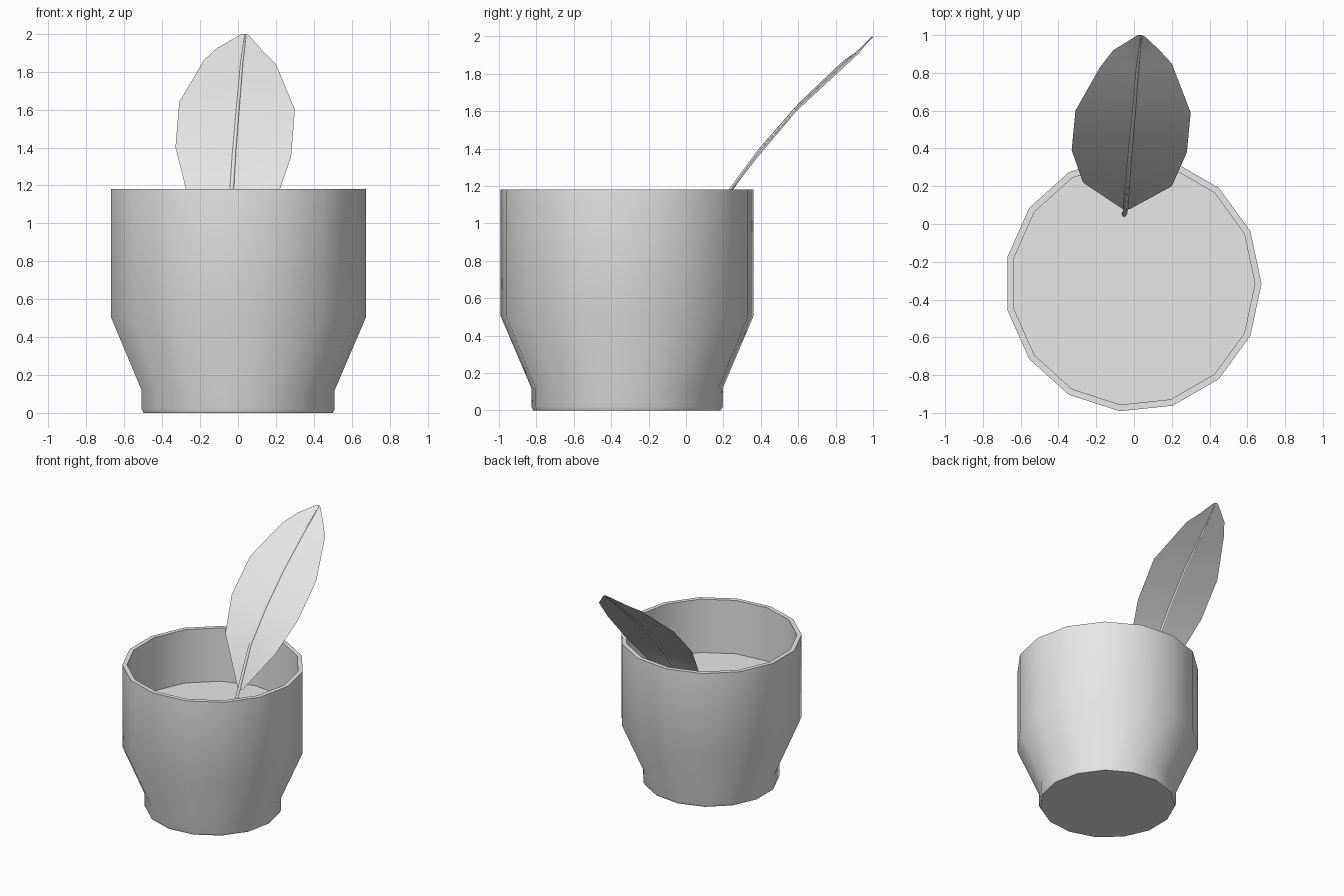
import bpy, bmesh, math
from mathutils import Vector

cube = bpy.data.objects.get("Cube")
if cube:
    bpy.data.objects.remove(cube)

SIDES = 15
CENTRE = Vector((-0.005, -0.315, 0))

grey = bpy.data.materials.new("plain grey")
grey.use_nodes = True
grey.diffuse_color = (0.8, 0.8, 0.8, 1)
grey.node_tree.nodes["Principled BSDF"].inputs["Base Color"].default_value = (0.8, 0.8, 0.8, 1)


def finish(bm, name, angle=30):
    """Turn a bmesh into a smooth shaded object."""
    mesh = bpy.data.meshes.new(name)
    bm.to_mesh(mesh)
    bm.free()
    mesh.materials.append(grey)
    obj = bpy.data.objects.new(name, mesh)
    bpy.context.collection.objects.link(obj)
    bpy.ops.object.select_all(action='DESELECT')
    obj.select_set(True)
    bpy.context.view_layer.objects.active = obj
    bpy.ops.object.shade_smooth_by_angle(angle=math.radians(angle))
    return obj


def ring(bm, radius, z):
    turn = 2 * math.pi / SIDES
    return [bm.verts.new(CENTRE + Vector((radius * math.cos(i * turn),
                                          radius * math.sin(i * turn), z)))
            for i in range(SIDES)]


def bridge(bm, a, b):
    n = len(a)
    for i in range(n):
        j = (i + 1) % n
        bm.faces.new((a[i], a[j], b[j], b[i]))


# Pot: outer wall, rim and inner wall in one profile
bm = bmesh.new()
profile = [(0.505, 0), (0.515, 0.02), (0.515, 0.12), (0.68, 0.505),
           (0.68, 1.18), (0.645, 1.18), (0.645, 0.72)]
rings = [ring(bm, r, z) for r, z in profile]
for lower, upper in zip(rings, rings[1:]):
    bridge(bm, lower, upper)
bm.faces.new(list(reversed(rings[0])))
finish(bm, "pot")

# Soil disc
bm = bmesh.new()
bm.faces.new(ring(bm, 0.645, 0.74))
finish(bm, "soil")

# Leaf blade: left edge, midrib and right edge at each step from base to tip
steps = [
    ((-0.06, 0.08, 0.82), (-0.045, 0.075, 0.81), (-0.02, 0.08, 0.81)),
    ((-0.27, 0.22, 1.16), (-0.035, 0.21, 1.14), (0.20, 0.20, 1.12)),
    ((-0.33, 0.39, 1.40), (-0.02, 0.385, 1.38), (0.28, 0.38, 1.35)),
    ((-0.31, 0.60, 1.64), (0.0, 0.595, 1.62), (0.30, 0.59, 1.60)),
    ((-0.18, 0.83, 1.86), (0.02, 0.84, 1.85), (0.20, 0.85, 1.84)),
    ((-0.11, 0.92, 1.925), (0.03, 0.925, 1.925), (0.13, 0.925, 1.91)),
    ((0.02, 1.0, 2.0), (0.04, 1.0, 2.0), (0.06, 0.99, 1.99)),
]
bm = bmesh.new()
rows = [[bm.verts.new(p) for p in row] for row in steps]
for a, b in zip(rows, rows[1:]):
    for i in range(2):
        bm.faces.new((a[i], a[i + 1], b[i + 1], b[i]))
finish(bm, "leaf_blade", 60)

# Stem and midrib: a tapering six-sided tube along the middle of the blade
path = [Vector((-0.055, 0.04, 0.7))] + [Vector(row[1]) for row in steps]
bm = bmesh.new()
tubes = []
for i, point in enumerate(path):
    along = (path[min(i + 1, len(path) - 1)] - path[max(i - 1, 0)]).normalized()
    side = Vector((1, 0, 0))
    side = (side - along * side.dot(along)).normalized()
    out = along.cross(side)
    radius = 0.014 - 0.0014 * i
    if i == len(path) - 1:
        point = point - along * 0.004
    tubes.append([bm.verts.new(point + radius * (side * math.cos(k * math.pi / 3)
                                                 + out * math.sin(k * math.pi / 3)))
                  for k in range(6)])
for a, b in zip(tubes, tubes[1:]):
    bridge(bm, a, b)
bm.faces.new(list(reversed(tubes[0])))
bm.faces.new(tubes[-1])
bmesh.ops.recalc_face_normals(bm, faces=bm.faces)
finish(bm, "leaf_stem", 60)
